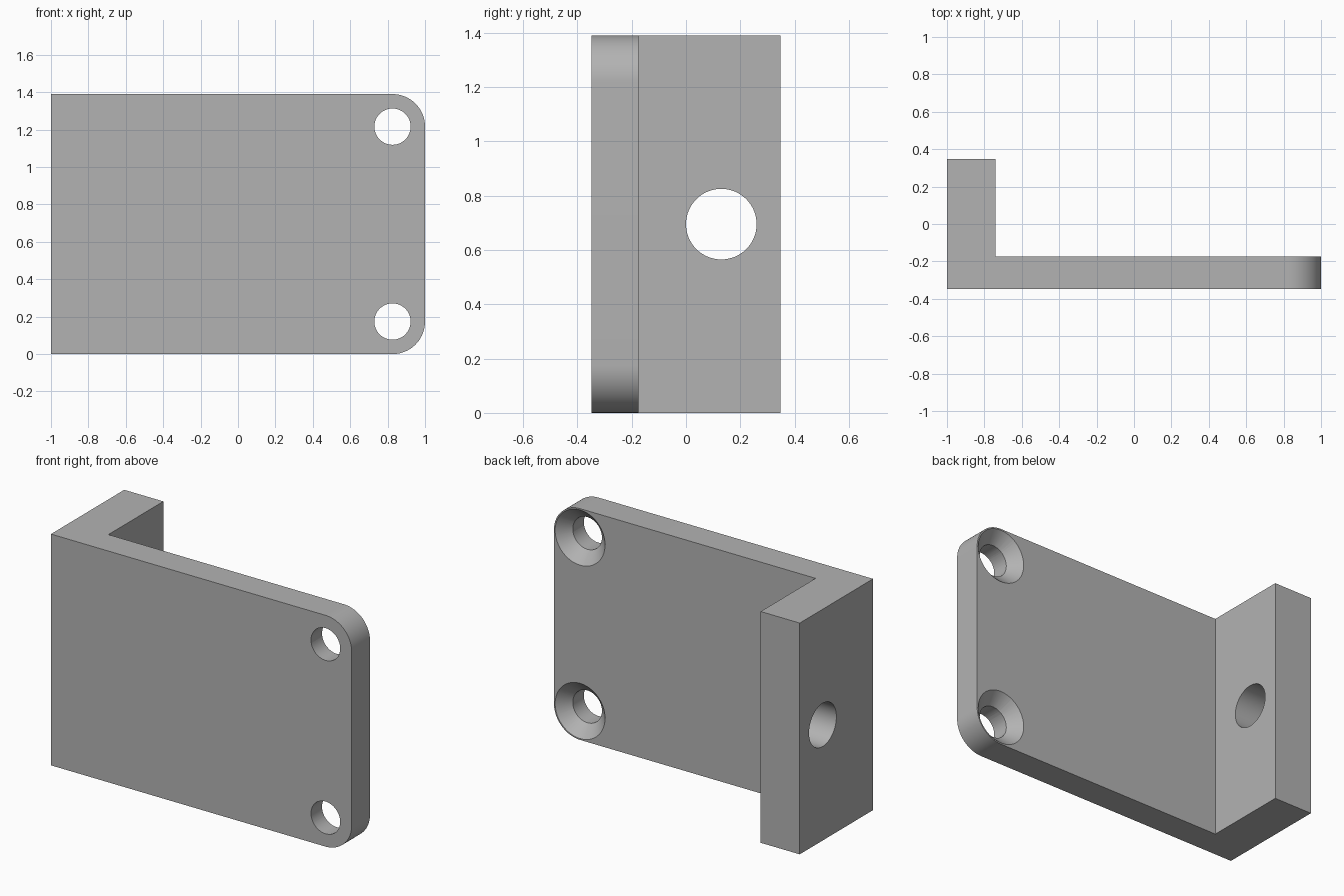
import bpy, bmesh, math
from mathutils import Matrix

if "Cube" in bpy.data.objects:
    bpy.data.objects.remove(bpy.data.objects["Cube"], do_unlink=True)

HEIGHT, HALF_Y = 1.39, 0.348
PLATE_BACK, FLANGE_INNER = -0.174, -0.74
CORNER = 0.174
SCREW_R, SINK_R = 0.097, 0.166
BORE_R, BORE_Y = 0.13, 0.13

grey = bpy.data.materials.new("plain_grey")
grey.use_nodes = True
colour = (0.45, 0.45, 0.45, 1)
grey.diffuse_color = colour
grey.node_tree.nodes["Principled BSDF"].inputs["Base Color"].default_value = colour


def add_object(name, bm):
    bmesh.ops.recalc_face_normals(bm, faces=bm.faces)
    mesh = bpy.data.meshes.new(name)
    bm.to_mesh(mesh)
    bm.free()
    mesh.materials.append(grey)
    obj = bpy.data.objects.new(name, mesh)
    bpy.context.collection.objects.link(obj)
    return obj


def add_cone(bm, r1, r2, depth, centre, rotation):
    bmesh.ops.create_cone(bm, cap_ends=True, segments=64, radius1=r1, radius2=r2,
                          depth=depth, matrix=Matrix.Translation(centre) @ rotation)


# L-shaped bracket: wide plate with a flange turned back at one end
bm = bmesh.new()
outline = [(-1, -HALF_Y), (1, -HALF_Y), (1, PLATE_BACK),
           (FLANGE_INNER, PLATE_BACK), (FLANGE_INNER, HALF_Y), (-1, HALF_Y)]
base = bm.faces.new([bm.verts.new((x, y, 0)) for x, y in outline])
extruded = bmesh.ops.extrude_face_region(bm, geom=[base])["geom"]
bmesh.ops.translate(bm, vec=(0, 0, HEIGHT),
                    verts=[g for g in extruded if isinstance(g, bmesh.types.BMVert)])

# Rounded free corners of the plate
ends = [e for e in bm.edges
        if all(v.co.x > 0.99 for v in e.verts)
        and abs(e.verts[0].co.z - e.verts[1].co.z) < 0.01]
bmesh.ops.bevel(bm, geom=ends, offset=CORNER, segments=20, profile=0.5, affect='EDGES')
bracket = add_object("bracket", bm)

# Cutters: two screw holes, their countersinks, and the flange bore
along_y = Matrix.Rotation(-math.pi / 2, 4, 'X')
along_x = Matrix.Rotation(math.pi / 2, 4, 'Y')
screws, sinks, bore = bmesh.new(), bmesh.new(), bmesh.new()
slope = SINK_R - SCREW_R
extra = 0.01  # continues the cone just past the plate surface
for z in (CORNER, HEIGHT - CORNER):
    x = 1 - CORNER
    add_cone(screws, SCREW_R, SCREW_R, 0.5, (x, PLATE_BACK, z), along_y)
    add_cone(sinks, SCREW_R - extra, SINK_R + extra, slope + 2 * extra,
             (x, PLATE_BACK - slope / 2, z), along_y)
add_cone(bore, BORE_R, BORE_R, 0.6, ((FLANGE_INNER - 1) / 2, BORE_Y, HEIGHT / 2), along_x)

for name, cutter_mesh in (("screw_hole_cutter", screws),
                          ("countersink_cutter", sinks),
                          ("flange_bore_cutter", bore)):
    cutter = add_object(name, cutter_mesh)
    cutter.hide_render = True
    cutter.hide_set(True)
    cut = bracket.modifiers.new(name, 'BOOLEAN')
    cut.operation = 'DIFFERENCE'
    cut.solver = 'EXACT'
    cut.object = cutter

# Apply the cuts, then smooth only the curved walls
bpy.context.view_layer.objects.active = bracket
bracket.select_set(True)
for modifier in list(bracket.modifiers):
    bpy.ops.object.modifier_apply(modifier=modifier.name)
for obj in [o for o in bpy.data.objects if o.name.endswith("_cutter")]:
    bpy.data.objects.remove(obj, do_unlink=True)
bpy.ops.object.shade_smooth_by_angle(angle=math.radians(30))
